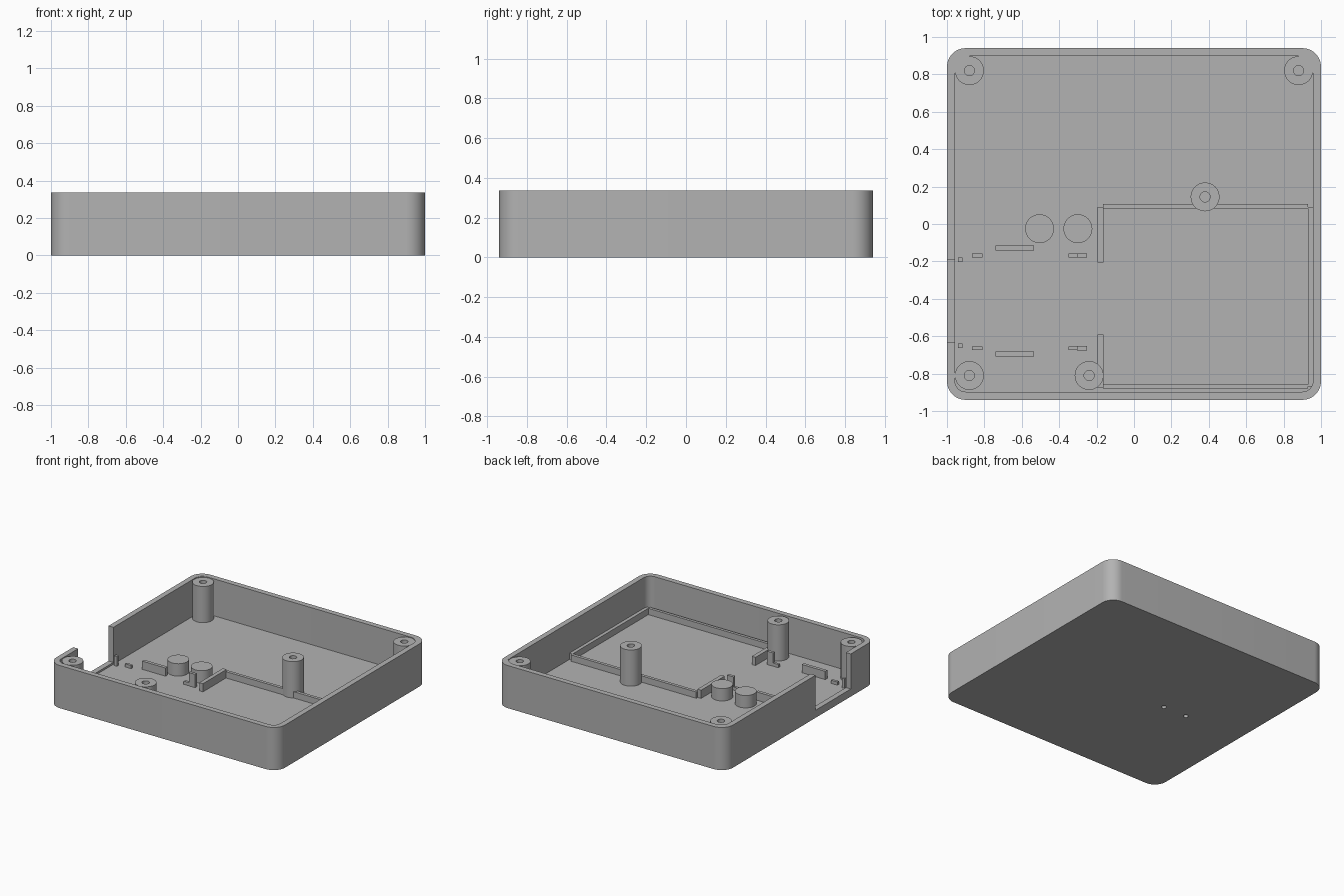
import bpy
import bmesh
from math import cos, sin, pi

cube = bpy.data.objects.get("Cube")
if cube:
    bpy.data.objects.remove(cube, do_unlink=True)

grey = bpy.data.materials.new("plain_grey")
grey.use_nodes = True
COLOUR = (0.45, 0.45, 0.45, 1)
grey.diffuse_color = COLOUR
grey.node_tree.nodes["Principled BSDF"].inputs["Base Color"].default_value = COLOUR

RIM, FLOOR, BASE = 0.337, 0.045, 0.03


def prism(name, outline, z0, z1):
    """Extrude a closed outline from z0 to z1."""
    bm = bmesh.new()
    face = bm.faces.new([bm.verts.new((x, y, z0)) for x, y in outline])
    top = bmesh.ops.extrude_face_region(bm, geom=[face])["geom"]
    bmesh.ops.translate(bm, vec=(0, 0, z1 - z0),
                        verts=[v for v in top if isinstance(v, bmesh.types.BMVert)])
    bmesh.ops.recalc_face_normals(bm, faces=bm.faces)
    mesh = bpy.data.meshes.new(name)
    bm.to_mesh(mesh)
    bm.free()
    mesh.materials.append(grey)
    obj = bpy.data.objects.new(name, mesh)
    bpy.context.collection.objects.link(obj)
    return obj


def box(name, x0, x1, y0, y1, z1, z0=BASE):
    return prism(name, [(x0, y0), (x1, y0), (x1, y1), (x0, y1)], z0, z1)


def cylinder(name, x, y, r, z0, z1, n=48):
    return prism(name, [(x + r * cos(2 * pi * i / n), y + r * sin(2 * pi * i / n))
                        for i in range(n)], z0, z1)


def rounded(name, hx, hy, r, z0, z1, n=12):
    pts = []
    for q, (sx, sy) in enumerate([(1, 1), (-1, 1), (-1, -1), (1, -1)]):
        for i in range(n + 1):
            a = (q + i / n) * pi / 2
            pts.append((sx * (hx - r) + r * cos(a), sy * (hy - r) + r * sin(a)))
    return prism(name, pts, z0, z1)


def cut(obj, *cutters):
    """Subtract the cutters, bake the result and discard the cutters."""
    for c in cutters:
        c.hide_render = True
        mod = obj.modifiers.new("cut", "BOOLEAN")
        mod.operation, mod.solver, mod.object = "DIFFERENCE", "EXACT", c
    graph = bpy.context.evaluated_depsgraph_get()
    mesh = bpy.data.meshes.new_from_object(obj.evaluated_get(graph))
    obj.modifiers.clear()
    obj.data = mesh
    for c in cutters:
        bpy.data.objects.remove(c, do_unlink=True)
    return obj


parts = []

# Open tray with a side notch and two small holes in the floor
LIGHTS = [(-0.505, -0.025), (-0.3, -0.025)]
tray = rounded("tray", 1, 0.94, 0.1, 0, RIM)
cut(tray,
    rounded("cavity", 0.957, 0.897, 0.057, FLOOR, 0.5),
    box("notch", -1.1, -0.93, -0.63, -0.19, 0.5, 0.06),
    *[cylinder("hole", x, y, 0.018, -0.1, 0.1, 24) for x, y in LIGHTS])
parts.append(tray)

# Short round bosses, drilled from below
for x, y in LIGHTS:
    boss = cylinder("light_boss", x, y, 0.077, 0.04, 0.143)
    parts.append(cut(boss, cylinder("hole", x, y, 0.018, 0, 0.11, 24)))

# Screw posts
for x, y in [(-0.88, 0.82), (0.88, 0.82), (-0.88, -0.81), (-0.24, -0.81), (0.38, 0.145)]:
    post = cylinder("screw_post", x, y, 0.077, BASE, 0.331)
    parts.append(cut(post, cylinder("bore", x, y, 0.027, 0.1, 0.5, 24)))

# Solid webs behind the rear posts
for s in (-1, 1):
    xs = sorted((s * 0.88, s * 0.965))
    web = box("corner_web", *xs, 0.82, 0.905, RIM - 0.001)
    parts.append(cut(web, cylinder("bore", s * 0.88, 0.82, 0.077, 0, 0.5)))

# Low rails around the rectangular bay
parts += [
    box("back_rail", -0.165, 0.93, 0.083, 0.108, 0.095),
    box("front_rail", -0.165, 0.93, -0.88, -0.857, 0.095),
    box("side_rail", 0.93, 0.96, -0.87, 0.09, 0.095),
    box("inner_rail_back", -0.195, -0.163, -0.205, 0.09, 0.11),
    box("inner_rail_front", -0.195, -0.163, -0.873, -0.59, 0.11),
]

# Board supports and clips, repeated on both sides of the notch
for plate_y, block_y, stop_y in [(-0.128, -0.168, -0.192), (-0.695, -0.664, -0.65)]:
    parts += [
        box("support_plate", -0.74, -0.535, plate_y - 0.013, plate_y + 0.013, 0.11),
        box("outer_rest", -0.865, -0.81, block_y - 0.01, block_y + 0.01, 0.07),
        box("inner_rest", -0.35, -0.305, block_y - 0.01, block_y + 0.01, 0.07),
        box("clip", -0.305, -0.25, block_y - 0.011, block_y + 0.011, 0.15),
        box("edge_stop", -0.94, -0.917, stop_y - 0.012, stop_y + 0.012, 0.122),
    ]

# Smooth round walls, keep edges crisp
bpy.ops.object.select_all(action="DESELECT")
for p in parts:
    p.select_set(True)
bpy.context.view_layer.objects.active = tray
bpy.ops.object.shade_smooth_by_angle(angle=pi / 6)
